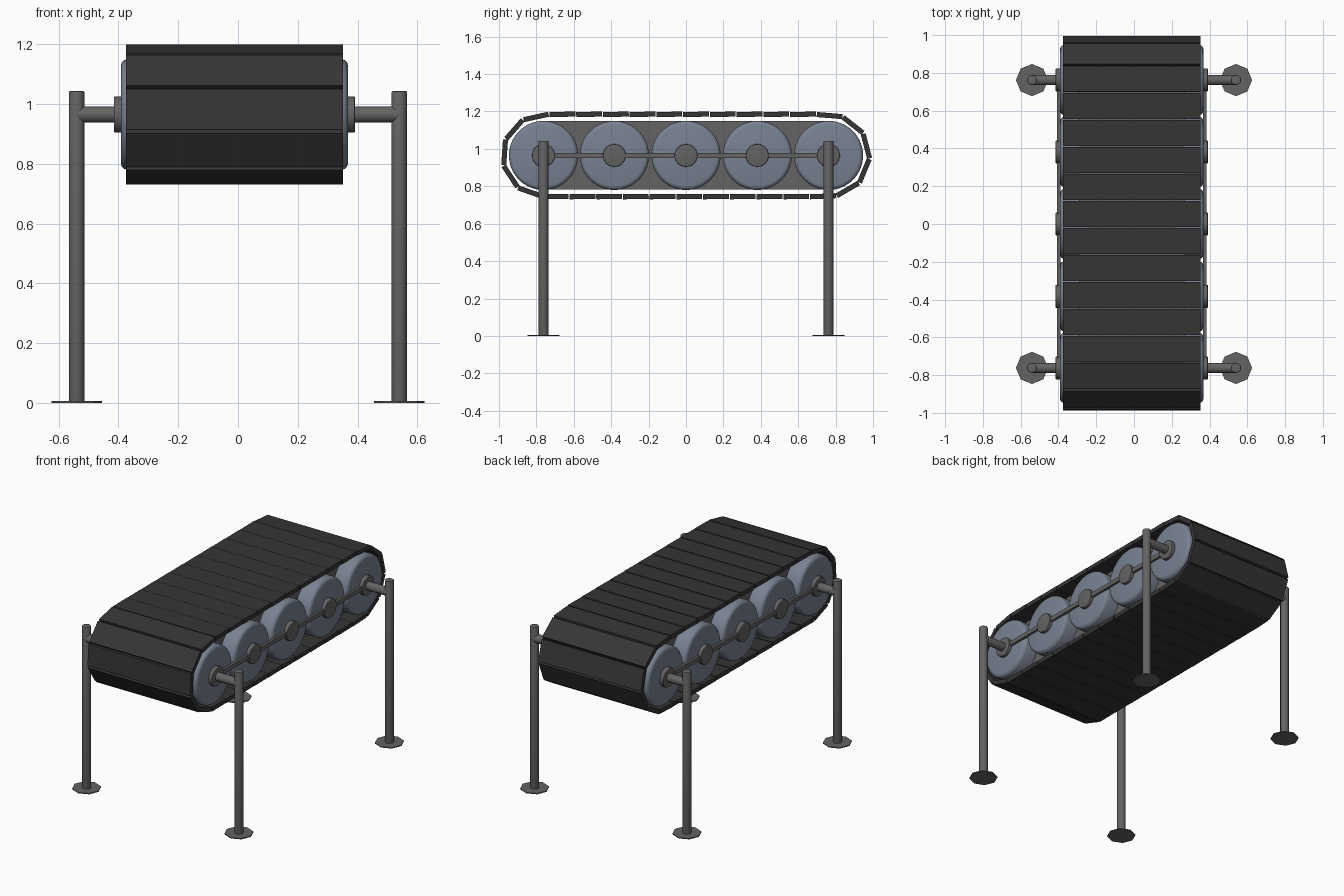
import bpy, bmesh, math
from mathutils import Vector, Matrix

if "Cube" in bpy.data.objects:
    bpy.data.objects.remove(bpy.data.objects["Cube"])

CX, CZ = -0.012, 0.965          # belt unit centre
WHEEL_Y = [-0.762, -0.383, 0.0, 0.381, 0.762]


def material(name, rgb):
    m = bpy.data.materials.new(name)
    m.diffuse_color = (*rgb, 1)
    m.use_nodes = True
    m.node_tree.nodes["Principled BSDF"].inputs["Base Color"].default_value = m.diffuse_color
    return m


RUBBER = material("black rubber", (0.036, 0.036, 0.036))
STEEL = material("dark grey steel", (0.125, 0.125, 0.125))
BLUE = material("blue grey wheel", (0.19, 0.22, 0.285))


def finish(name, bm, mat, smooth=False):
    bmesh.ops.recalc_face_normals(bm, faces=bm.faces)
    me = bpy.data.meshes.new(name)
    bm.to_mesh(me)
    bm.free()
    me.materials.append(mat)
    ob = bpy.data.objects.new(name, me)
    bpy.context.collection.objects.link(ob)
    if smooth:
        bpy.ops.object.select_all(action='DESELECT')
        ob.select_set(True)
        bpy.context.view_layer.objects.active = ob
        bpy.ops.object.shade_smooth_by_angle(angle=math.radians(40))
    return ob


def rod(name, a, b, r, mat, n=24, bevel=0.0, smooth=True):
    """Cylinder from point a to point b, optionally with rounded rims."""
    a, b = Vector(a), Vector(b)
    bm = bmesh.new()
    bmesh.ops.create_cone(bm, cap_ends=True, segments=n, radius1=r, radius2=r,
                          depth=(b - a).length)
    if bevel:
        rim = [e for e in bm.edges if abs(e.verts[0].co.z - e.verts[1].co.z) < 1e-6]
        bmesh.ops.bevel(bm, geom=rim, offset=bevel, segments=3, profile=0.5,
                        affect='EDGES')
    rot = (b - a).to_track_quat('Z', 'Y').to_matrix().to_4x4()
    bm.transform(Matrix.Translation((a + b) / 2) @ rot)
    return finish(name, bm, mat, smooth)


def box(name, centre, size, mat):
    bm = bmesh.new()
    bmesh.ops.create_cube(bm, size=1)
    bm.transform(Matrix.Translation(centre) @ Matrix.Diagonal((*size, 1)))
    return finish(name, bm, mat)


# Track: flat plates laid along a stadium path
R, H, LINKS = 0.220, 0.762, 31
PERIM = 4 * H + 2 * math.pi * R


def path(s):
    s %= PERIM
    arc = math.pi * R
    if s < 2 * H:                                   # top, front to back
        return Vector((0, -H + s, R))
    s -= 2 * H
    if s < arc:                                     # back end
        return Vector((0, H + R * math.sin(s / R), R * math.cos(s / R)))
    s -= arc
    if s < 2 * H:                                   # bottom, back to front
        return Vector((0, H - s, -R))
    s -= 2 * H                                      # front end
    return Vector((0, -H - R * math.sin(s / R), -R * math.cos(s / R)))


bm = bmesh.new()
step = PERIM / LINKS
start = -math.pi * R / 2 + 0.018
for i in range(LINKS):
    p, q = path(start + (i - 0.5) * step), path(start + (i + 0.5) * step)
    mid, d = (p + q) / 2, q - p
    angle = math.atan2(d.z, d.y) + math.radians(0.8)   # slight shingle tilt
    m = (Matrix.Translation((CX, mid.y, mid.z + CZ)) @ Matrix.Rotation(angle, 4, 'X')
         @ Matrix.Diagonal((0.727, d.length - 0.005, 0.027, 1)))
    bmesh.ops.create_cube(bm, size=1, matrix=m)
finish("track_plates", bm, RUBBER)

# Inner body between the wheels
box("inner_body", (CX, 0, CZ), (0.56, 1.524, 0.366), STEEL)

for side, sx in (("left", -1), ("right", 1)):
    # Wheels with rounded rims, and their hubs
    for i, y in enumerate(WHEEL_Y):
        rod(f"{side}_wheel_{i + 1}", (CX + sx * 0.22, y, CZ), (CX + sx * 0.380, y, CZ),
            0.185, BLUE, n=40, bevel=0.022)
        rod(f"{side}_hub_{i + 1}", (CX + sx * 0.36, y, CZ), (CX + sx * 0.403, y, CZ),
            0.061, STEEL, n=24, bevel=0.004)
    # Thin bar joining the hubs
    box(f"{side}_hub_bar", (CX + sx * 0.386, 0, CZ), (0.018, 1.524, 0.028), STEEL)
    # Legs with arms and octagonal feet
    for end, y in (("front", -0.762), ("back", 0.762)):
        rod(f"{side}_{end}_arm", (CX + sx * 0.38, y, CZ), (sx * 0.54, y, CZ), 0.027, STEEL)
        rod(f"{side}_{end}_leg", (sx * 0.54, y, 0.003), (sx * 0.54, y, 1.043), 0.026,
            STEEL, bevel=0.004)
        rod(f"{side}_{end}_foot", (sx * 0.54, y, 0), (sx * 0.54, y, 0.006), 0.085,
            STEEL, n=8, smooth=False)
